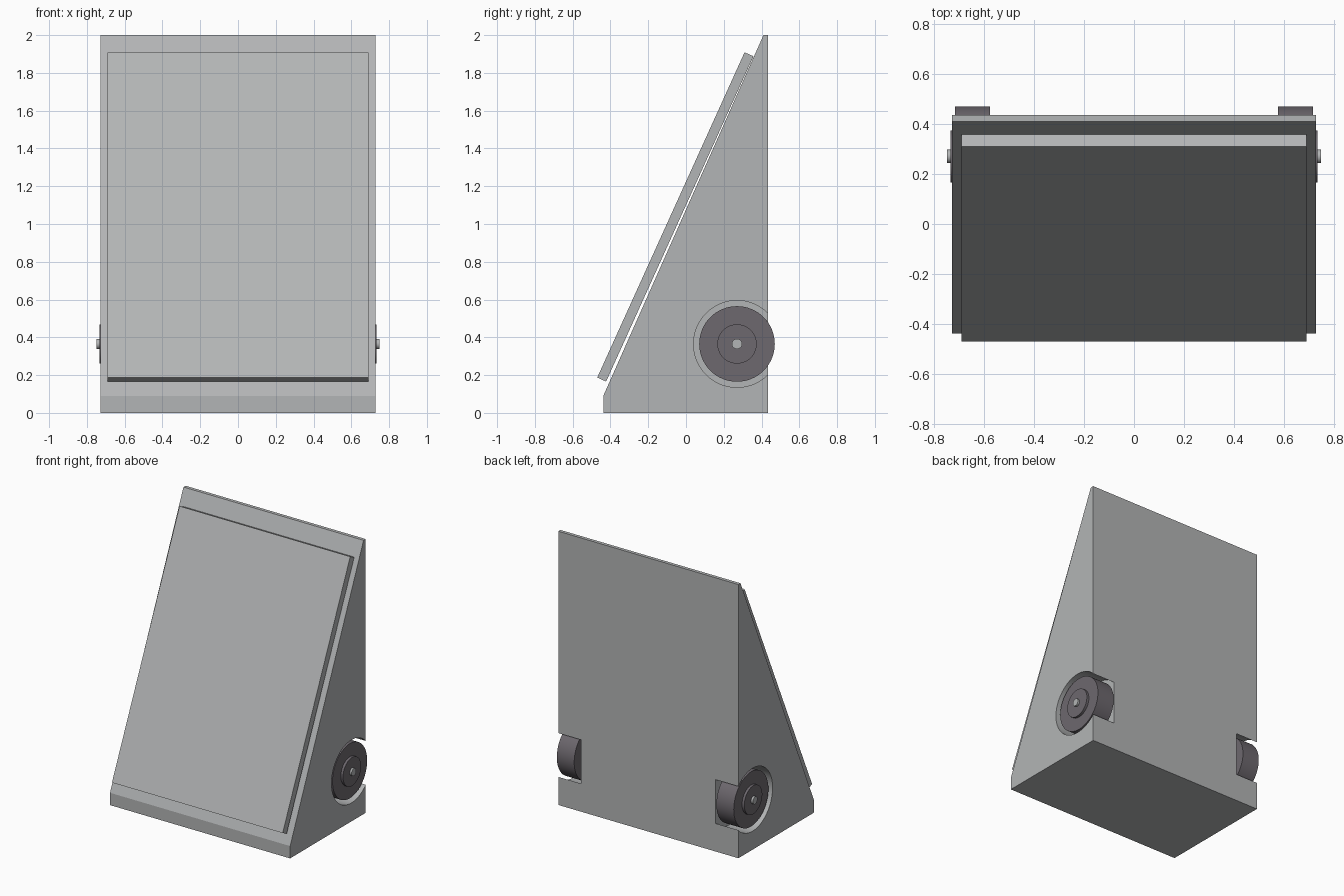
import bpy
import bmesh
from math import pi
from mathutils import Matrix, Vector

if "Cube" in bpy.data.objects:
    bpy.data.objects.remove(bpy.data.objects["Cube"])


def material(name, colour):
    mat = bpy.data.materials.new(name)
    mat.use_nodes = True
    mat.diffuse_color = (*colour, 1)
    mat.node_tree.nodes["Principled BSDF"].inputs["Base Color"].default_value = (*colour, 1)
    return mat


light_grey = material("light grey", (0.45, 0.46, 0.465))
dark_grey = material("dark grey", (0.155, 0.14, 0.158))


def finish(name, bm, mat):
    bmesh.ops.recalc_face_normals(bm, faces=bm.faces)
    mesh = bpy.data.meshes.new(name)
    bm.to_mesh(mesh)
    bm.free()
    mesh.materials.append(mat)
    obj = bpy.data.objects.new(name, mesh)
    bpy.context.collection.objects.link(obj)
    return obj


def extrude_profile(name, profile, half_width, mat):
    """Extrude a (y, z) outline symmetrically along x."""
    bm = bmesh.new()
    face = bm.faces.new([bm.verts.new((-half_width, y, z)) for y, z in profile])
    result = bmesh.ops.extrude_face_region(bm, geom=[face])
    verts = [v for v in result["geom"] if isinstance(v, bmesh.types.BMVert)]
    bmesh.ops.translate(bm, verts=verts, vec=(2 * half_width, 0, 0))
    return finish(name, bm, mat)


AXLE = Vector((0, 0.27, 0.365))


def disc(name, radius, x0, x1, mat, sides=64):
    """Cylinder about the wheel axis, from x0 to x1."""
    bm = bmesh.new()
    place = Matrix.Translation(AXLE + Vector(((x0 + x1) / 2, 0, 0))) @ Matrix.Rotation(pi / 2, 4, "Y")
    bmesh.ops.create_cone(bm, cap_ends=True, segments=sides, radius1=radius,
                          radius2=radius, depth=abs(x1 - x0), matrix=place)
    obj = finish(name, bm, mat)
    bpy.ops.object.select_all(action="DESELECT")
    obj.select_set(True)
    bpy.context.view_layer.objects.active = obj
    bpy.ops.object.shade_smooth_by_angle()
    return obj


# Wedge body and the slightly steeper front panel
body = extrude_profile("wedge_body", [(-0.438, 0), (-0.438, 0.09), (0.41, 2),
                                      (0.435, 2), (0.435, 0)], 0.728, light_grey)
extrude_profile("front_panel", [(-0.47, 0.187), (-0.423, 0.166), (0.357, 1.888),
                                (0.31, 1.909)], 0.69, light_grey)

# Wheels, with round wells cut through the lower back corners
for side, s in (("left", 1), ("right", -1)):
    well = disc(side + "_well_cutter", 0.23, s * 0.545, s * 0.8, light_grey)
    well.hide_render = True
    well.hide_viewport = True
    cut = body.modifiers.new(side + " well", "BOOLEAN")
    cut.operation = "DIFFERENCE"
    cut.solver = "EXACT"
    cut.object = well
    disc(side + "_wheel", 0.2, s * 0.575, s * 0.715, dark_grey)
    disc(side + "_hub", 0.104, s * 0.56, s * 0.733, dark_grey)
    disc(side + "_axle", 0.027, s * 0.5, s * 0.748, light_grey, 32)
